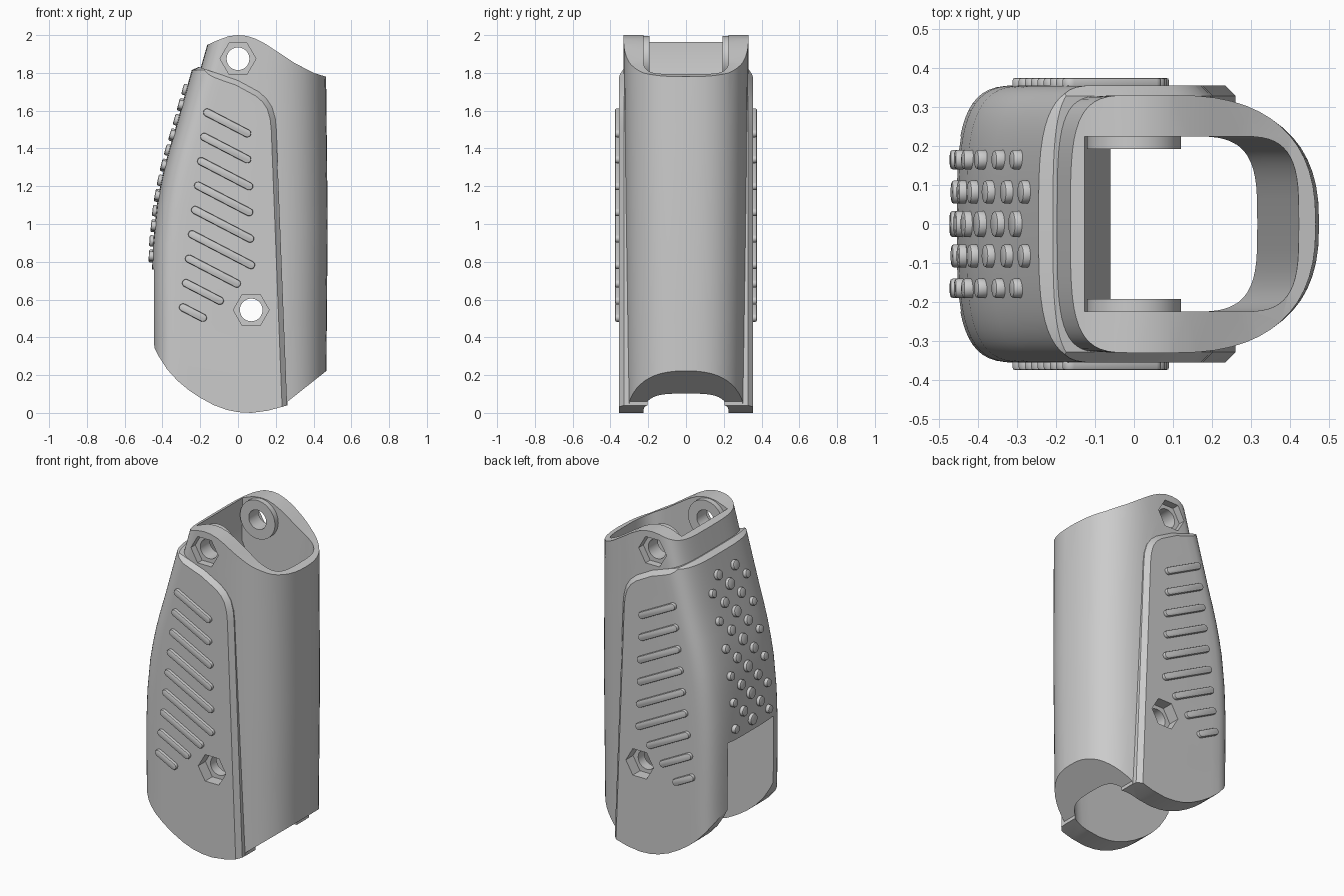
import bpy
import bmesh
from math import sin, cos, pi, atan2
from mathutils import Matrix, Vector

cube = bpy.data.objects.get("Cube")
if cube:
    bpy.data.objects.remove(cube)


def make_object(name, bm):
    bmesh.ops.recalc_face_normals(bm, faces=bm.faces)
    mesh = bpy.data.meshes.new(name)
    bm.to_mesh(mesh)
    bm.free()
    obj = bpy.data.objects.new(name, mesh)
    bpy.context.collection.objects.link(obj)
    return obj


def activate(obj):
    bpy.ops.object.select_all(action='DESELECT')
    obj.select_set(True)
    bpy.context.view_layer.objects.active = obj


def apply_modifier(obj, mod):
    activate(obj)
    bpy.ops.object.modifier_apply(modifier=mod.name)


def boolean(target, tool, operation):
    mod = target.modifiers.new(operation, 'BOOLEAN')
    mod.operation = operation
    mod.solver = 'EXACT'
    mod.object = tool
    apply_modifier(target, mod)
    bpy.data.objects.remove(tool)


def bevel(obj, width, segments=1):
    mod = obj.modifiers.new("edge", 'BEVEL')
    mod.width = width
    mod.segments = segments
    mod.limit_method = 'ANGLE'
    mod.angle_limit = 1.0
    apply_modifier(obj, mod)


def add_prism(bm, outline, y0, y1):
    rings = [[bm.verts.new((x, y, z)) for x, z in outline] for y in (y0, y1)]
    bridge(bm, rings)


def bridge(bm, rings):
    n = len(rings[0])
    for a, b in zip(rings, rings[1:]):
        for i in range(n):
            j = (i + 1) % n
            bm.faces.new((a[i], a[j], b[j], b[i]))
    bm.faces.new(rings[0])
    bm.faces.new(rings[-1])


def prism(name, outline, y0, y1):
    bm = bmesh.new()
    add_prism(bm, outline, y0, y1)
    return make_object(name, bm)


def loft(name, levels, section):
    bm = bmesh.new()
    bridge(bm, [[bm.verts.new((x, y, z)) for x, y in section(z)] for z in levels])
    return make_object(name, bm)


def circle(cx, cz, r, n=40):
    return [(cx + r * cos(2 * pi * i / n), cz + r * sin(2 * pi * i / n)) for i in range(n)]


def lerp(table, z):
    for (z0, v0), (z1, v1) in zip(table, table[1:]):
        if z <= z1:
            return v0 + (v1 - v0) * (z - z0) / (z1 - z0)
    return table[-1][1]


def mirrored(half):
    # Half outline runs from the -x side to the +x side at y >= 0
    return half + [(x, -y) for x, y in reversed(half) if y > 1e-5]


def round_end(x_end, x_mid, half_width, power, steps=14):
    pts = []
    for i in range(steps + 1):
        t = i / steps * pi / 2
        c, s = max(cos(t), 0), sin(t)
        pts.append((x_mid + (x_end - x_mid) * c ** (2 / power), half_width * s ** (2 / power)))
    return pts


# Rounded sleeve
SLEEVE_BACK = [(-0.1, -0.3), (1.5, -0.29), (2.1, -0.12)]
SLEEVE_NOSE = [(-0.1, 0.465), (1.0, 0.475), (2.1, 0.463)]


def sleeve_section(z):
    w = 0.317 + 0.007 * z
    back, nose = lerp(SLEEVE_BACK, z), lerp(SLEEVE_NOSE, z)
    rear = round_end(back, back + 0.16, w, 4)
    return mirrored(rear + round_end(nose, 0.1, w, 2.5)[::-1])


body = loft("grip_body", [-0.1, 0.5, 1.0, 1.5, 1.8, 2.1], sleeve_section)

# Raised grip panel wrapped around the back
PANEL_BACK = [(-0.1, -0.45), (0.4, -0.455), (0.7, -0.457), (0.9, -0.45), (1.1, -0.43),
              (1.2, -0.412), (1.3, -0.39), (1.4, -0.363), (1.5, -0.333), (1.6, -0.305),
              (1.7, -0.277), (1.815, -0.245), (1.835, -0.2)]


def panel_section(z):
    back = lerp(PANEL_BACK, z)
    return mirrored(round_end(back, back + 0.18, 0.356, 3.5) + [(0.4, 0.356), (0.4, 0)])


panel = loft("panel", [z for z, _ in PANEL_BACK], panel_section)
panel_outline = [(-0.7, -0.2), (0.27, -0.2), (0.26, 0.04), (0.203, 1.5), (0.197, 1.56),
                 (0.18, 1.62), (0.15, 1.665), (0.11, 1.7), (0.0, 1.76), (-0.21, 1.832), (-0.7, 2.0)]
trim = prism("panel_trim", panel_outline, -0.357, 0.357)
bevel(trim, 0.028)
boolean(panel, trim, 'INTERSECT')
boolean(body, panel, 'UNION')

# Side silhouette: waved top and scooped bottom
silhouette = [(-0.7, 1.96), (-0.7, 0.42), (-0.46, 0.42), (-0.445, 0.35), (-0.42, 0.3), (-0.375, 0.23),
              (-0.32, 0.17), (-0.26, 0.12), (-0.2, 0.08), (-0.13, 0.042), (-0.06, 0.016), (0.0, 0.004),
              (0.07, 0), (0.16, 0.012), (0.262, 0.04), (0.263, 0.06), (0.465, 0.22), (0.6, 0.33),
              (0.6, 1.775), (0.465, 1.78), (0.4, 1.8), (0.3, 1.852), (0.2, 1.918), (0.14, 1.957),
              (0.09, 1.982), (0.045, 1.996), (0, 2.0), (-0.05, 1.994), (-0.11, 1.972), (-0.17, 1.945)]
boolean(body, prism("silhouette_trim", silhouette, -0.6, 0.6), 'INTERSECT')

# Tapered through cavity
CAVITY_BACK = [(-0.2, -0.06), (1.55, -0.06), (1.7, -0.13), (2.2, -0.125)]


def cavity_section(z):
    back = lerp(CAVITY_BACK, z)
    nose = 0.31 + 0.063 * z
    return mirrored([(back, 0), (back, 0.225)] + round_end(nose, nose - 0.17, 0.225, 3.5)[::-1])


boolean(body, loft("cavity", [-0.2, 0.8, 1.55, 1.7, 2.2], cavity_section), 'DIFFERENCE')

# Open window low on the back
boolean(body, prism("window", [(-0.6, -0.2), (0.02, -0.2), (0.02, 0.76), (-0.6, 0.76)],
                    -0.2245, 0.2245), 'DIFFERENCE')

# Inner bosses, bolt holes and hexagonal nut pockets
BOLTS = [(0.0, 1.875), (0.07, 0.545)]
for side in (-1, 1):
    boolean(body, prism("boss", circle(*BOLTS[0], 0.12), side * 0.192, side * 0.25), 'UNION')
for bolt in BOLTS:
    boolean(body, prism("bolt_hole", circle(*bolt, 0.06), -0.6, 0.6), 'DIFFERENCE')
    for side in (-1, 1):
        boolean(body, prism("nut_pocket", circle(*bolt, 0.095, 6), side * 0.285, side * 0.6),
                'DIFFERENCE')

# Slanted side ribs
RIB_ENDS = [0.07, 0.07, 0.08, 0.08, 0.085, 0.09, 0.015, -0.075, -0.165]
RIB_RADIUS = 0.021


def capsule(x0, z0, x1, z1, r, n=8):
    a = atan2(z1 - z0, x1 - x0)
    arcs = [(x1, z1, a - pi / 2), (x0, z0, a + pi / 2)]
    return [(cx + r * cos(s + pi * i / n), cz + r * sin(s + pi * i / n))
            for cx, cz, s in arcs for i in range(n + 1)]


for side, label in ((-1, "front"), (1, "back")):
    bm = bmesh.new()
    for i, end in enumerate(RIB_ENDS):
        x0, z0 = -0.163 - 0.016 * i, 1.59 - 0.129 * i
        x1 = end - RIB_RADIUS
        add_prism(bm, capsule(x0, z0, x1, z0 - 0.52 * (x1 - x0), RIB_RADIUS),
                  side * 0.345, side * 0.375)
    ribs = make_object(label + "_side_ribs", bm)
    bevel(ribs, 0.007, 2)

# Staggered grip studs following the curved back
bm = bmesh.new()
for row in range(12):
    z = 1.71 - 0.08 * row
    slope = (lerp(PANEL_BACK, z + 0.05) - lerp(PANEL_BACK, z - 0.05)) / 0.1
    normal = Vector((-1, 0, slope)).normalized()
    spots = [(-0.082, 0.03), (0.082, 0.03)] if row % 2 == 0 else \
            [(-0.165, 0.025), (0, 0.034), (0.165, 0.025)]
    for y, radius in spots:
        turn = normal.to_track_quat('Z', 'Y').to_matrix().to_4x4()
        place = Matrix.Translation((lerp(PANEL_BACK, z), y, z))
        bmesh.ops.create_cone(bm, cap_ends=True, segments=20, radius1=radius, radius2=radius,
                              depth=0.04, matrix=place @ turn)
studs = make_object("grip_studs", bm)
bevel(studs, 0.008, 2)

for obj in list(bpy.context.collection.objects):
    if obj.type == 'MESH' and obj.name in ("grip_body", "front_side_ribs", "back_side_ribs", "grip_studs"):
        activate(obj)
        bpy.ops.object.shade_smooth_by_angle(angle=0.45)
